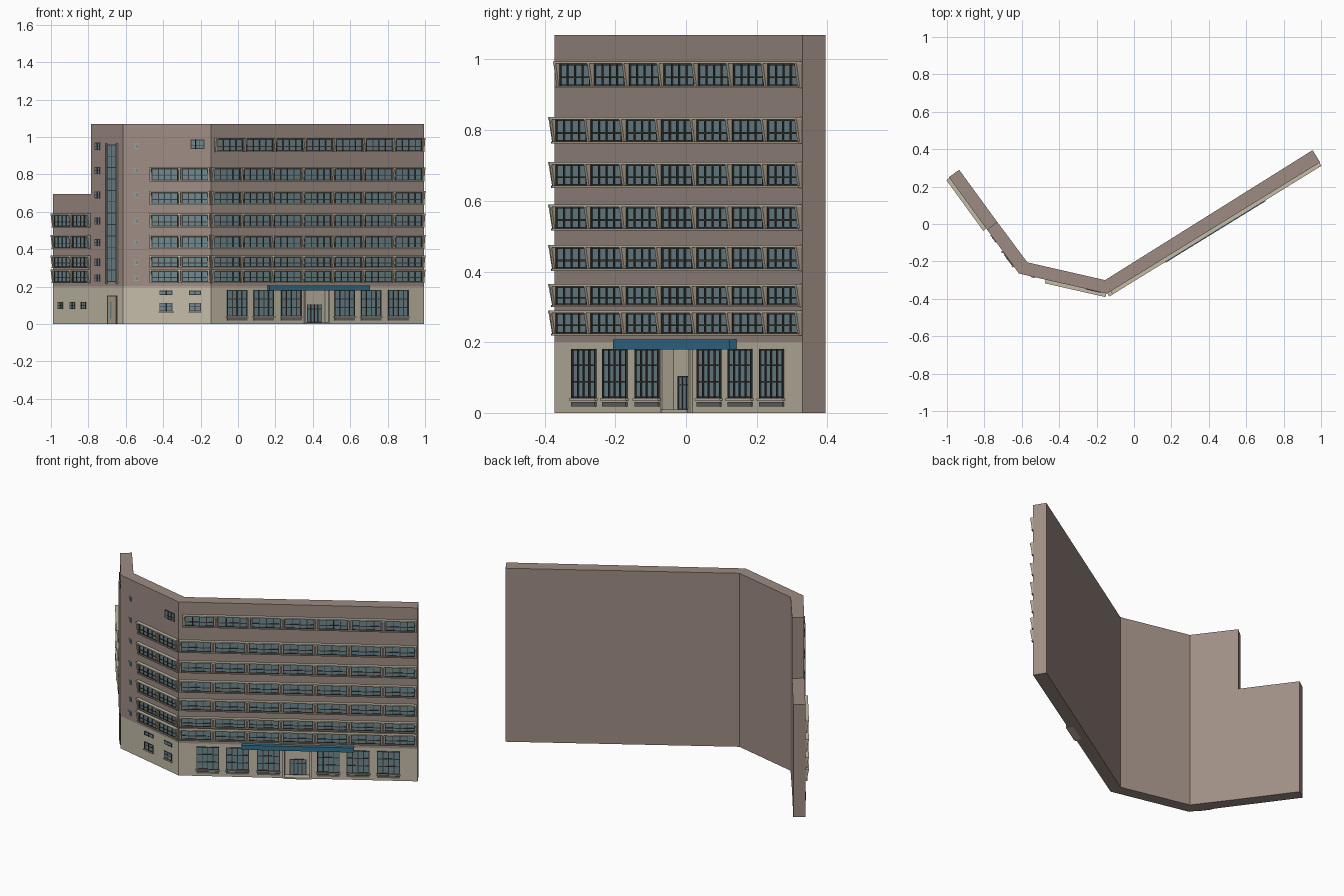
import bpy, bmesh
from mathutils import Vector

cube = bpy.data.objects.get("Cube")
if cube:
    bpy.data.objects.remove(cube, do_unlink=True)


def material(name, rgb):
    m = bpy.data.materials.new(name)
    m.use_nodes = True
    color = (*rgb, 1.0)
    m.diffuse_color = color
    bsdf = next(n for n in m.node_tree.nodes if n.type == 'BSDF_PRINCIPLED')
    bsdf.inputs["Base Color"].default_value = color
    return m


BROWN = material("brown_plaster", (0.34, 0.265, 0.23))
CREAM = material("cream_stone", (0.55, 0.50, 0.39))
TRIM = material("tan_trim", (0.43, 0.36, 0.28))
GLASS = material("blue_grey_glass", (0.16, 0.25, 0.28))
DARK = material("dark_frame", (0.045, 0.045, 0.042))
BLUE = material("blue_sign", (0.035, 0.16, 0.27))
GREY = material("grey_vent", (0.14, 0.14, 0.125))

# Plan corners of the bent slab, front line then back line
A, S, B, C, D = [Vector(p) for p in
                 ((-.99, .25), (-.785, -.031), (-.615, -.265), (-.145, -.372), (.995, .33))]
A2, S2, B2, C2, D2 = [Vector(p) for p in
                      ((-.935, .29), (-.732, .012), (-.57, -.205), (-.155, -.30), (.955, .395))]
BASE_H = 0.2


def new_object(name, bm, mats):
    bmesh.ops.recalc_face_normals(bm, faces=bm.faces)
    me = bpy.data.meshes.new(name)
    bm.to_mesh(me)
    bm.free()
    for m in mats:
        me.materials.append(m)
    ob = bpy.data.objects.new(name, me)
    bpy.context.collection.objects.link(ob)
    return ob


def prism(name, plan, z0, z1, mats):
    bm = bmesh.new()
    face = bm.faces.new([bm.verts.new((p.x, p.y, z0)) for p in plan])
    top = bmesh.ops.extrude_face_region(bm, geom=[face])["geom"]
    for v in top:
        if isinstance(v, bmesh.types.BMVert):
            v.co.z = z1
    return new_object(name, bm, mats)


class Facade:
    """Local frame of one wall; x picks the place, d the distance outward."""

    def __init__(self, start, end):
        self.start = start
        self.dir = (end - start).normalized()
        self.out = Vector((self.dir.y, -self.dir.x))
        self.parts = {}

    def point(self, x, d=0.0):
        s = (x - self.start.x) / self.dir.x
        return self.start + self.dir * s + self.out * d

    def box(self, part, mat, x0, x1, z0, z1, d1, d0=-0.002, d_low=None):
        """Box on the wall; d_low gives a shallower bottom edge."""
        bm = self.parts.setdefault((part, mat), bmesh.new())
        low = d1 if d_low is None else d_low
        rings = []
        for z, d in ((z0, low), (z1, d1)):
            plan = (self.point(x0, d0), self.point(x1, d0),
                    self.point(x1, d), self.point(x0, d))
            rings.append([bm.verts.new((p.x, p.y, z)) for p in plan])
        a, b = rings
        bm.faces.new(a[::-1])
        bm.faces.new(b)
        for i in range(4):
            j = (i + 1) % 4
            bm.faces.new((a[i], a[j], b[j], b[i]))

    def window(self, x0, x1, z0, z1, cols, bars=(), d=0.0, depth=0.006, w=0.0045):
        """Glass pane with a dark frame, uprights and cross bars."""
        wx = w * self.dir.x
        self.box("glass", GLASS, x0, x1, z0, z1, d + 0.002, d - 0.002)
        for i in range(cols + 1):
            x = x0 + (x1 - x0 - wx) * i / cols
            self.box("window_frames", DARK, x, x + wx, z0, z1, d + depth, d)
        for f in (0, *bars, 1):
            z = z0 + (z1 - z0 - w) * f
            self.box("window_frames", DARK, x0, x1, z, z + w, d + depth - .001, d)

    def window_row(self, x0, x1, z0, z1, groups):
        """Ribbon of windows between a deep canopy and a slim sill."""
        step = (x1 - x0) / groups
        pier = 0.012 * self.dir.x
        for i in range(groups):
            a = x0 + i * step
            self.window(a + pier, a + step - pier, z0, z1, 4, (0.38,))
        for i in range(groups + 1):
            x = x0 + i * step
            x = min(max(x, x0 + pier / 2), x1 - pier / 2)
            self.box("window_fins", TRIM, x - pier / 2, x + pier / 2, z0, z1,
                     0.018, d_low=0.008)
        self.box("canopies", CREAM, x0, x1, z1, z1 + 0.007, 0.02)
        self.box("sills", TRIM, x0, x1, z0 - 0.006, z0, 0.011)

    def finish(self, prefix):
        for (part, mat), bm in self.parts.items():
            new_object(prefix + "_" + part, bm, [mat])


left, middle, right = Facade(A, B), Facade(B, C), Facade(C, D)

# Walls, with an entrance recess cut into the long wing
low_wing = prism("low_wing_walls", [A, S, S2, A2], 0, 0.695, [BROWN, CREAM])
main = prism("main_walls", [S, B, C, D, D2, C2, B2, S2], 0, 1.07, [BROWN, CREAM])
RX0, RX1, RECESS = 0.36, 0.48, 0.03
cutter = prism("entrance_cutter",
               [right.point(RX0, .02), right.point(RX1, .02),
                right.point(RX1, -RECESS), right.point(RX0, -RECESS)],
               -0.02, 0.18, [CREAM])
cutter.hide_render = True
cutter.hide_viewport = True
mod = main.modifiers.new("entrance", 'BOOLEAN')
mod.operation, mod.solver, mod.object = 'DIFFERENCE', 'EXACT', cutter
bpy.context.view_layer.objects.active = main
bpy.ops.object.modifier_apply(modifier=mod.name)
bpy.data.objects.remove(cutter, do_unlink=True)

# Cream ground floor on the street side only
for ob in (low_wing, main):
    bm = bmesh.new()
    bm.from_mesh(ob.data)
    bmesh.ops.bisect_plane(bm, geom=bm.verts[:] + bm.edges[:] + bm.faces[:],
                           plane_co=(0, 0, BASE_H), plane_no=(0, 0, 1))
    bm.normal_update()
    for f in bm.faces:
        c = f.calc_center_median()
        in_recess = RX0 - .03 < c.x < RX1 + .01 and f.normal.y < 0.6
        cream = 0.001 < c.z < BASE_H and (f.normal.y < -0.1 or in_recess)
        f.material_index = int(cream)
    bm.to_mesh(ob.data)
    bm.free()

# Ribbon windows of the upper floors
ROWS = [(0.225, 0.283), (0.305, 0.358), (0.408, 0.468), (0.522, 0.583),
        (0.643, 0.703), (0.768, 0.83)]
for z0, z1 in ROWS:
    right.window_row(-0.143, 0.992, z0, z1, 7)
    middle.window_row(-0.472, -0.148, z0, z1, 2)
right.window_row(-0.125, 0.992, 0.925, 0.988, 7)
for z0, z1 in ROWS[:4]:
    left.window_row(-0.987, -0.79, z0, z1, 2)

# Small stair windows beside the corner
for z in (0.245, 0.33, 0.435, 0.55, 0.69, 0.82, 0.95):
    left.window(-0.765, -0.738, z - .019, z + .019, 2, (0.5,), depth=0.004)
    middle.box("small_window_trim", TRIM, -0.552, -0.528, z - .014, z + .014, 0.003)
    middle.box("glass", GLASS, -0.548, -0.532, z - .01, z + .01, 0.005)

# Tall stair glazing and side door
left.window(-0.698, -0.648, 0.225, 0.96, 2, [i / 12 for i in range(1, 12)], depth=0.004)
for x in (-0.704, -0.648):
    left.box("stair_jambs", TRIM, x, x + 0.006, 0.215, 0.965, 0.009)
left.box("side_door_frame", DARK, -0.697, -0.643, 0, 0.152, 0.003)
left.box("side_door", TRIM, -0.689, -0.648, 0, 0.146, 0.006)
left.box("glass", GLASS, -0.68, -0.672, 0.03, 0.12, 0.007)

# Ground floor windows of the low wing and middle wing
for x in (-0.95, -0.885, -0.825):
    left.window(x - .013, x + .013, 0.08, 0.117, 2, (0.5,), depth=0.004)
for x0, x1 in ((-0.42, -0.35), (-0.26, -0.198)):
    middle.window(x0, x1, 0.155, 0.178, 2, depth=0.004)
    middle.window(x0, x1, 0.068, 0.113, 2, (0.6,), depth=0.004)
    middle.box("sills", CREAM, x0 - .004, x1 + .004, 0.062, 0.067, 0.008)
middle.window(-0.253, -0.178, 0.935, 0.985, 3, (0.4,), depth=0.004)

# Shop windows with vents below
for x in (-0.06, 0.082, 0.23, 0.515, 0.657, 0.802):
    right.window(x, x + 0.108, 0.042, 0.181, 4, (0.33, 0.67))
    right.box("vents", GREY, x, x + 0.108, 0.018, 0.031, 0.006)
    right.box("sills", CREAM, x - .004, x + .112, 0.035, 0.041, 0.01)

# Entrance door, portal edges, step and sign board
dx = RECESS * right.out.x
right.window(0.368 + dx, 0.448 + dx, 0.008, 0.105, 4, (0.75,), d=-RECESS, depth=0.004)
for x in (RX0 - .008, RX1):
    right.box("portal_jambs", CREAM, x, x + 0.008, 0, 0.18, 0.008)
right.box("entrance_step", CREAM, RX0, RX1, 0, 0.009, 0.012, -RECESS)
right.box("sign_board", BLUE, 0.157, 0.692, 0.179, 0.207, 0.024)

left.finish("left")
middle.finish("middle")
right.finish("right")
